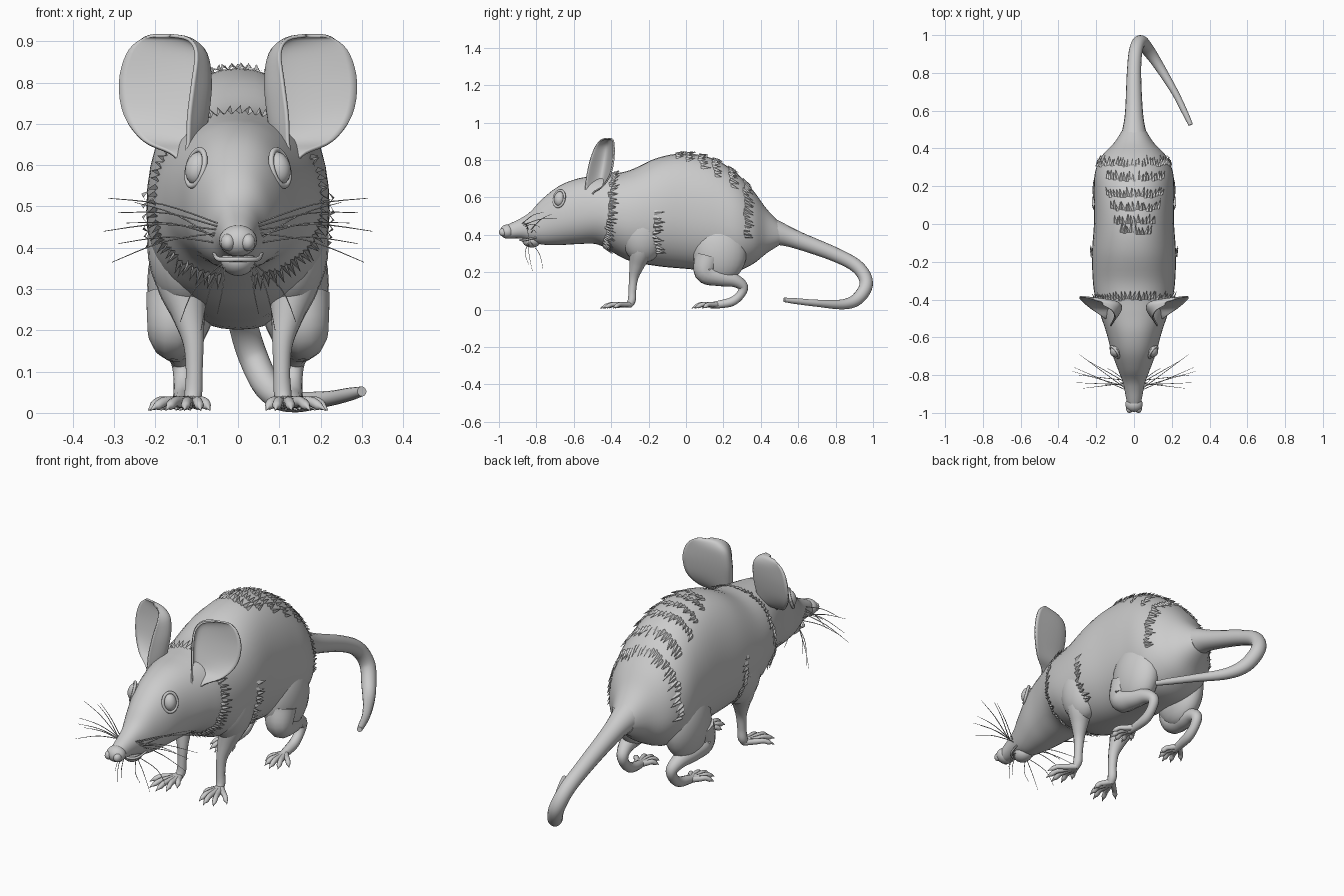
import bpy, bmesh, math, random
from mathutils import Vector, Matrix

if "Cube" in bpy.data.objects:
    bpy.data.objects.remove(bpy.data.objects["Cube"])
random.seed(3)


def spline(pts, n):
    """Catmull-Rom through tuples of any length."""
    out = []
    for i in range(len(pts) - 1):
        p0, p1, p2, p3 = (pts[max(0, min(len(pts) - 1, i + k))] for k in (-1, 0, 1, 2))
        for s in range(n):
            t = s / n
            out.append(tuple(.5 * (2 * b + (c - a) * t + (2 * a - 5 * b + 4 * c - d) * t * t
                                   + (3 * b - a - 3 * c + d) * t ** 3)
                             for a, b, c, d in zip(p0, p1, p2, p3)))
    return out + [tuple(pts[-1])]


def finish(name, bm, mirror=False, solid=0):
    bmesh.ops.recalc_face_normals(bm, faces=bm.faces)
    me = bpy.data.meshes.new(name)
    bm.to_mesh(me)
    bm.free()
    ob = bpy.data.objects.new(name, me)
    bpy.context.collection.objects.link(ob)
    if solid:
        m = ob.modifiers.new("thickness", 'SOLIDIFY')
        m.thickness, m.offset = solid, 0
    if mirror:
        ob.modifiers.new("mirror", 'MIRROR').use_mirror_merge = False
    bpy.ops.object.select_all(action='DESELECT')
    ob.select_set(True)
    bpy.context.view_layer.objects.active = ob
    bpy.ops.object.shade_smooth_by_angle(angle=math.radians(50))
    return ob


def skin(bm, rings, closed=True):
    vs = [[bm.verts.new(p) for p in r] for r in rings]
    n = len(vs[0])
    for a, b in zip(vs, vs[1:]):
        for i in range(n if closed else n - 1):
            j = (i + 1) % n
            bm.faces.new((a[i], a[j], b[j], b[i]))
    if closed:
        bm.faces.new(vs[0])
        bm.faces.new(vs[-1])


def add_tube(bm, pts, n=6, seg=12):
    """Tapered round tube, points are (x, y, z, radius)."""
    s = spline(pts, n)
    c = [Vector(p[:3]) for p in s]
    prev, side, rings = None, None, []
    for i, p in enumerate(c):
        t = (c[min(i + 1, len(c) - 1)] - c[max(i - 1, 0)]).normalized()
        side = t.orthogonal().normalized() if prev is None else prev.rotation_difference(t) @ side
        up, prev = t.cross(side), t
        rings.append([p + s[i][3] * (side * math.cos(a) + up * math.sin(a))
                      for a in (2 * math.pi * k / seg for k in range(seg))])
    skin(bm, rings)


def tubes(name, paths, mirror=False, n=6, seg=12):
    bm = bmesh.new()
    for p in paths:
        add_tube(bm, p, n, seg)
    return finish(name, bm, mirror)


def ball(name, loc, size, mirror=False, rot=None):
    bm = bmesh.new()
    m = Matrix.Translation(loc) @ (rot or Matrix()) @ Matrix.Diagonal((*size, 1))
    bmesh.ops.create_uvsphere(bm, u_segments=24, v_segments=14, radius=1, matrix=m)
    return finish(name, bm, mirror)


# Head and body: one loft of (y, top, bottom, half width)
BODY = spline([(-.985, .43, .395, .02), (-.95, .455, .382, .036), (-.88, .49, .38, .05),
               (-.83, .525, .365, .062), (-.77, .59, .348, .085), (-.68, .66, .345, .118),
               (-.58, .70, .35, .145), (-.48, .715, .35, .178), (-.40, .725, .31, .203),
               (-.30, .745, .26, .218), (-.15, .812, .232, .222), (0, .835, .218, .212),
               (.15, .805, .205, .21), (.27, .73, .205, .207), (.36, .635, .245, .17),
               (.43, .54, .30, .105), (.5, .465, .345, .06)], 5)


def body_point(st, a, lift=0):
    y, zt, zb, w = st
    zc = zb + (zt - zb) * .45
    c, s = math.cos(a), math.sin(a)
    h = (zt - zc) if s > 0 else (zc - zb)
    sx = math.copysign(abs(c) ** .9, c)
    sz = math.copysign(abs(s) ** .95, s)
    return Vector((sx * (w + lift), y, zc + sz * (h + lift)))


def station(y):
    for a, b in zip(BODY, BODY[1:]):
        if a[0] <= y <= b[0]:
            t = (y - a[0]) / (b[0] - a[0])
            return tuple(p + (q - p) * t for p, q in zip(a, b))
    return BODY[-1]


bm = bmesh.new()
skin(bm, [[body_point(st, 2 * math.pi * k / 40) for k in range(40)] for st in BODY])
finish("body", bm)

# Nose, lips and mouth line
ball("nose", (0, -.955, .417), (.046, .04, .038))
ball("nostril", (.024, -.978, .413), (.018, .022, .021), True)
ball("lower_lip", (0, -.825, .368), (.042, .05, .036))
tubes("mouth_line", [[(-.058, -.80, .385, .004), (-.045, -.86, .372, .006), (0, -.885, .372, .006),
                      (.045, -.86, .372, .006), (.058, -.80, .385, .004)]], seg=8)

# Eyes with lid rims, turned outward
eye_rot = Vector((.8, -.55, .25)).to_track_quat('Z', 'Y').to_matrix().to_4x4()
eye = Vector((.097, -.675, .592))
ball("eye", eye, (.031, .041, .03), True, eye_rot)
rim = []
for k in range(25):
    a = 2 * math.pi * k / 24
    rim.append((*(eye + eye_rot.to_3x3() @ Vector((.034 * math.cos(a), .045 * math.sin(a), .006))), .007))
tubes("eyelid", [rim], True, n=2, seg=8)

# Ears: cupped shells, each level is z, front, inner and outer edge (x, y)
levels = spline([(.60, .125, -.54, .115, -.51, .135, -.51), (.63, .125, -.54, .105, -.49, .165, -.49),
                 (.66, .122, -.537, .09, -.455, .23, -.445), (.72, .12, -.53, .08, -.44, .276, -.405),
                 (.80, .11, -.512, .075, -.425, .288, -.387), (.87, .102, -.485, .088, -.415, .27, -.385),
                 (.905, .12, -.455, .125, -.415, .236, -.39), (.914, .165, -.43, .17, -.415, .205, -.405)], 4)
bm = bmesh.new()
skin(bm, [[Vector((x, y, l[0])) for x, y in spline([l[1:3], l[3:5], l[5:7]], 8)] for l in levels], False)
finish("ear", bm, True, .008)

# Tail
tubes("tail", [[(0, .40, .43, .09), (0, .5, .405, .062), (0, .6, .37, .047), (0, .8, .293, .038),
                (.01, .92, .225, .036), (.035, .964, .14, .036), (.075, .92, .06, .034),
                (.13, .84, .028, .027), (.215, .70, .034, .019), (.27, .59, .045, .016),
                (.30, .525, .052, .012)]], n=8, seg=16)

# Front legs
ball("shoulder", (.125, -.23, .41), (.095, .12, .16), True)
tubes("front_leg", [[(.135, -.22, .42, .085), (.135, -.24, .32, .066), (.12, -.262, .24, .042),
                     (.108, -.28, .17, .026), (.106, -.287, .10, .021), (.108, -.29, .05, .022),
                     (.112, -.305, .022, .018)]], True)

# Hind legs: thigh, shank, heel
ball("thigh", (.135, .18, .31), (.085, .145, .17), True)
tubes("hind_leg", [[(.15, .12, .28, .075), (.158, .105, .20, .062), (.155, .18, .172, .048),
                    (.145, .26, .155, .036), (.135, .305, .122, .027), (.133, .29, .078, .023),
                    (.133, .245, .042, .024), (.137, .18, .028, .021), (.142, .13, .022, .016)]], True)


# Paws: fans of toes ending in thin claws
def paw(name, root, tips, r):
    paths, o = [], Vector(root)
    for x, y in tips:
        e = Vector((x, y, .01))
        row = [(*o, r * 1.15)]
        for t, z, k in ((.4, .026, 1), (.65, .027, .9), (.82, .018, .85), (.9, .014, .45), (1, .006, .08)):
            p = o.lerp(e, t)
            row.append((p.x, p.y, z, r * k))
        paths.append(row)
    tubes(name, paths, True, n=4, seg=8)


paw("front_paw", (.112, -.295, .026),
    [(.068, -.38), (.09, -.435), (.13, -.46), (.175, -.445), (.212, -.39)], .0135)
paw("hind_paw", (.14, .17, .026),
    [(.09, .085), (.115, .045), (.15, .03), (.187, .045), (.217, .09)], .0135)

# Whiskers: cheeks, then chin
hairs = []
for i, tip in enumerate([(.315, -.76, .52), (.29, -.69, .485), (.325, -.78, .44), (.305, -.84, .365),
                         (.27, -.87, .46), (.25, -.72, .51), (.29, -.80, .41)]):
    a, b = Vector((.05, -.875 + .008 * i, .46 - .008 * i)), Vector(tip)
    m = a.lerp(b, .5) + Vector((0, 0, .015))
    hairs.append([(*a, .0022), (*m, .0018), (*b, .0008)])
for b in [(.09, -.82, .20), (.14, -.765, .22), (.05, -.84, .24)]:
    hairs.append([(.03, -.84, .37, .002), (b[0] * .75, b[1] - .02, .30, .0016), (*b, .0008)])
tubes("whiskers", hairs, True, n=4, seg=5)


# Fur tufts: rows of flat spikes rooted on the body (y of row, angle from, angle to, side shift)
def fur(name, y0, a0, a1, shift=0, size=.05):
    bm, a = bmesh.new(), a0
    while a < a1:
        th = math.radians(a)
        y = y0 + shift * (1 - math.sin(th)) + random.uniform(-.008, .008)
        st, d = station(y), math.radians(2.9)
        end = station(y + size * random.uniform(.7, 1.1))
        l, r = (bm.verts.new(body_point(st, th + k * d, -.003)) for k in (-1, 1))
        m = bm.verts.new(body_point(st, th, .007))
        t = bm.verts.new(body_point(end, th + random.uniform(-.04, .04), .014))
        bm.faces.new((l, m, t))
        bm.faces.new((m, r, t))
        a += 4.5
    return finish(name, bm)


fur("neck_fur", -.40, -80, 260, -.02)
fur("shoulder_fur_right", -.17, -45, 5, .0, .06)
fur("shoulder_fur_left", -.17, 175, 225, .0, .06)
for y, half in ((-.05, 20), (.0, 28), (.07, 36), (.14, 42), (.23, 45)):
    fur("back_fur", y, 90 - half, 90 + half, .04)
fur("rump_fur", .31, -10, 190, 0)
